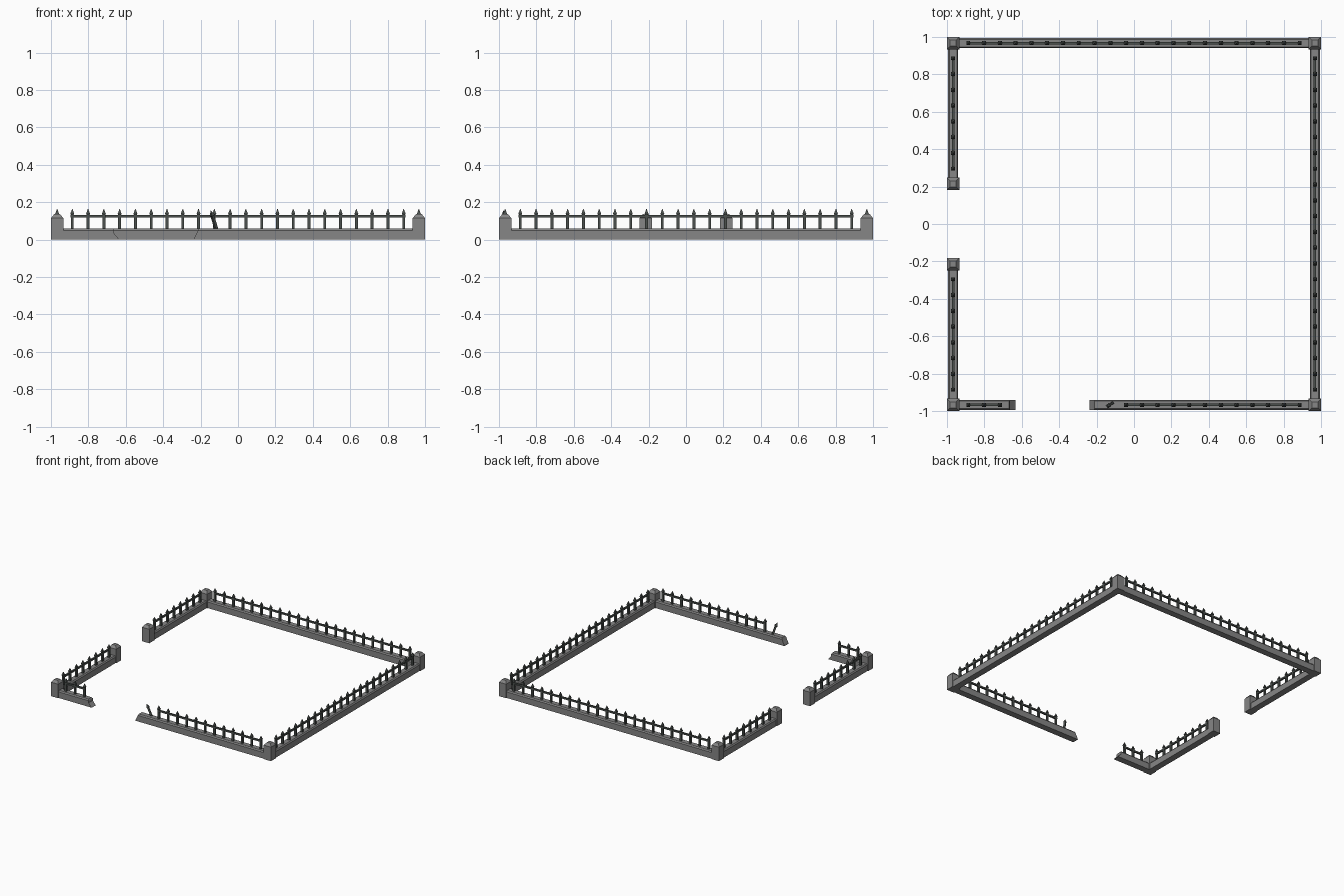
import bpy, bmesh, math
from mathutils import Vector, Matrix

if "Cube" in bpy.data.objects:
    bpy.data.objects.remove(bpy.data.objects["Cube"])

C = 0.967          # centre line of the fence square
STEP = 1.772 / 21  # picket spacing
IRON = bpy.data.materials.new("dark_iron")
IRON.diffuse_color = (0.07, 0.08, 0.075, 1)
IRON.use_nodes = True
IRON.node_tree.nodes["Principled BSDF"].inputs["Base Color"].default_value = IRON.diffuse_color
STONE = bpy.data.materials.new("grey_stone")
STONE.diffuse_color = (0.24, 0.24, 0.24, 1)
STONE.use_nodes = True
STONE.node_tree.nodes["Principled BSDF"].inputs["Base Color"].default_value = STONE.diffuse_color


def finish(bm, name, mat, matrix=Matrix()):
    bmesh.ops.recalc_face_normals(bm, faces=bm.faces)
    me = bpy.data.meshes.new(name)
    bm.to_mesh(me)
    bm.free()
    me.materials.append(mat)
    ob = bpy.data.objects.new(name, me)
    ob.matrix_world = matrix
    bpy.context.collection.objects.link(ob)
    return ob


def stack(bm, levels, centre=(0, 0, 0), rot=Matrix()):
    """Square rings (half width, z) joined into a tower."""
    rings = []
    for h, z in levels:
        rings.append([bm.verts.new(Vector(centre) + rot @ Vector((sx * h, sy * h, z)))
                      for sx, sy in ((-1, -1), (1, -1), (1, 1), (-1, 1))])
    for a, b in zip(rings, rings[1:]):
        for i in range(4):
            bm.faces.new((a[i], a[(i + 1) % 4], b[(i + 1) % 4], b[i]))
    bm.faces.new(rings[0][::-1])
    bm.faces.new(rings[-1])


# levels of the kerb wall: z and half width
WALL = [(0, 0.027), (0.012, 0.027), (0.032, 0.027), (0.05, 0.027), (0.06, 0.02)]


def wall(name, x0, x1, matrix):
    """Chamfered kerb along x; x0 / x1 may be a list per level for a broken end."""
    x0 = x0 if isinstance(x0, list) else [x0] * len(WALL)
    x1 = x1 if isinstance(x1, list) else [x1] * len(WALL)
    bm = bmesh.new()
    rings = [[bm.verts.new(p) for p in ((a, -h, z), (b, -h, z), (b, h, z), (a, h, z))]
             for (z, h), a, b in zip(WALL, x0, x1)]
    for a, b in zip(rings, rings[1:]):
        for i in range(4):
            bm.faces.new((a[i], a[(i + 1) % 4], b[(i + 1) % 4], b[i]))
    bm.faces.new(rings[0][::-1])
    bm.faces.new(rings[-1])
    return finish(bm, name, STONE, matrix)


PICKET = [(0.0075, 0), (0.0075, 0.075), (0.0105, 0.08), (0.0075, 0.088), (0.0008, 0.107)]


def railing(name, start, count, matrix):
    """Row of spear pickets with one horizontal rail, along x."""
    bm = bmesh.new()
    for i in range(count):
        stack(bm, PICKET, (start + i * STEP, 0, 0.058))
    a, b = start - 0.01, start + (count - 1) * STEP + 0.01
    box = bmesh.ops.create_cube(bm, size=1)
    bmesh.ops.scale(bm, vec=(b - a, 0.013, 0.013), verts=box["verts"])
    bmesh.ops.translate(bm, vec=((a + b) / 2, 0, 0.124), verts=box["verts"])
    return finish(bm, name, IRON, matrix)


def side(angle):
    """Local x runs along a side, local -y faces outward."""
    return Matrix.Rotation(math.radians(angle), 4, 'Z') @ Matrix.Translation((0, -C, 0))


# stone posts with bevelled caps
for name, x, y in (("front_left_post", -C, -C), ("front_right_post", C, -C),
                   ("back_right_post", C, C), ("back_left_post", -C, C),
                   ("gate_post_front", -C, -0.215), ("gate_post_back", -C, 0.215)):
    bm = bmesh.new()
    stack(bm, [(0.033, 0), (0.033, 0.115), (0.016, 0.136)], (x, y, 0))
    finish(bm, name, STONE)

# complete right and back sides
for name, angle in (("right", 90), ("back", 180)):
    wall(name + "_wall", -0.94, 0.94, side(angle))
    railing(name + "_railing", -0.886, 22, side(angle))

# left side, split by the gateway
for name, x0, x1, start in (("left_back", -0.94, -0.24, -0.886),
                            ("left_front", 0.24, 0.94, 0.886 - 7 * STEP)):
    wall(name + "_wall", x0, x1, side(270))
    railing(name + "_railing", start, 8, side(270))

# front side with a collapsed stretch
wall("front_left_broken_wall", -0.94, [-0.634, -0.645, -0.662, -0.662, -0.668], side(0))
railing("front_left_railing", -0.886, 3, side(0))
wall("front_right_broken_wall", [-0.237, -0.233, -0.222, -0.214, -0.21], 0.94, side(0))
railing("front_right_railing", 0.886 - 11 * STEP, 12, side(0))

# loose leaning picket beside the gap
bm = bmesh.new()
lean = Vector((-0.03, -0.02, 0.1)).to_track_quat('Z', 'Y').to_matrix()
stack(bm, PICKET, (-0.115, -C + 0.01, 0.054), lean)
finish(bm, "leaning_picket", IRON)
